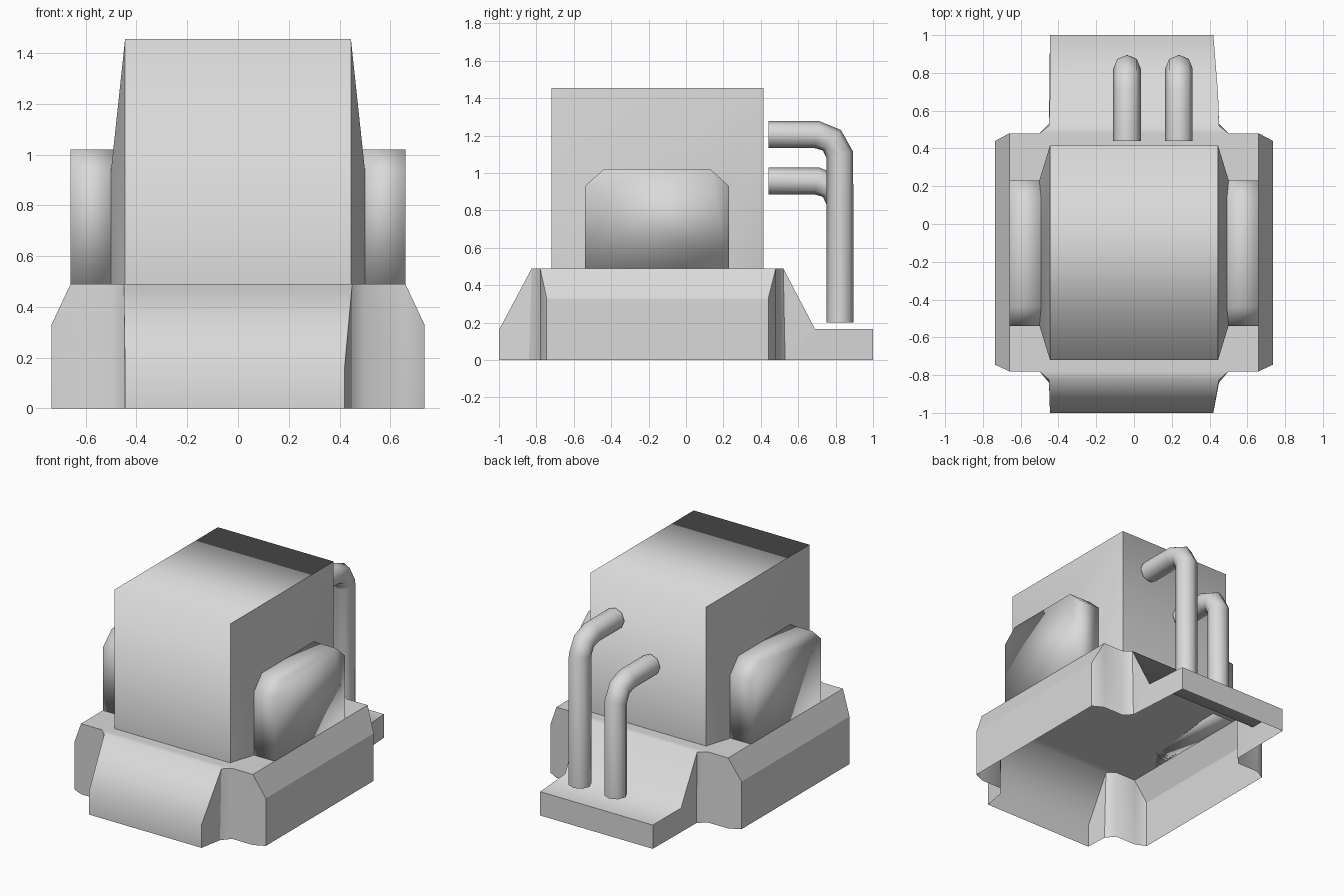
import bpy
import bmesh

cube = bpy.data.objects.get("Cube")
if cube:
    bpy.data.objects.remove(cube, do_unlink=True)

# Single plain grey material
GREY = (0.7, 0.7, 0.7, 1)
grey = bpy.data.materials.new("plain_grey")
grey.use_nodes = True
grey.diffuse_color = GREY
grey.node_tree.nodes["Principled BSDF"].inputs["Base Color"].default_value = GREY


def make_part(name, points, side_faces, cross_faces, smooth_rule):
    """Build a part from named points, mirrored over x, plus faces joining both sides."""
    bm = bmesh.new()
    sides = [{k: bm.verts.new((s * x, y, z)) for k, (x, y, z) in points.items()}
             for s in (1, -1)]
    for side in sides:
        for names in side_faces:
            bm.faces.new([side[n] for n in names.split()])
    for names in cross_faces:
        keys = names.split()
        bm.faces.new([sides[0][n] for n in keys] + [sides[1][n] for n in reversed(keys)])
    bmesh.ops.recalc_face_normals(bm, faces=bm.faces)
    # An open shell must still face outward: its highest flat face looks up
    top = max(bm.faces, key=lambda f: f.calc_center_median().z)
    if top.normal.z < 0:
        bmesh.ops.reverse_faces(bm, faces=bm.faces)
    return finish_mesh(name, bm, smooth_rule)


def finish_mesh(name, bm, smooth_rule):
    bm.normal_update()
    for f in bm.faces:
        f.smooth = True
    for e in bm.edges:
        if len(e.link_faces) == 2:
            e.smooth = smooth_rule(*[f.normal for f in e.link_faces])
    mesh = bpy.data.meshes.new(name)
    bm.to_mesh(mesh)
    bm.free()
    mesh.materials.append(grey)
    obj = bpy.data.objects.new(name, mesh)
    bpy.context.collection.objects.link(obj)
    return obj


# Hollow base skirt with sloped front apron, side bodies and a rear ledge
DECK, LEDGE, RIM = 0.49, 0.165, 0.33
base_points = {
    "apron_mid": (0.445, -1, 0.16), "apron_low": (0.445, -1, 0),
    "a": (0.45, -0.825, DECK), "a_low": (0.45, -0.84, 0),
    "b": (0.5, -0.78, DECK), "b_low": (0.5, -0.78, 0),
    "c": (0.66, -0.78, DECK), "c_low": (0.66, -0.78, 0),
    "d": (0.735, -0.745, RIM), "d_low": (0.735, -0.745, 0),
    "e": (0.735, 0.44, RIM), "e_low": (0.735, 0.44, 0),
    "f": (0.66, 0.48, DECK), "f_low": (0.66, 0.48, 0),
    "g": (0.5, 0.48, DECK), "g_low": (0.5, 0.48, 0),
    "h": (0.45, 0.52, DECK), "h_low": (0.45, 0.53, 0),
    "ledge_in": (0.445, 0.69, LEDGE), "ledge_out": (0.445, 1, LEDGE),
    "ledge_low": (0.445, 1, 0),
}
ring = "abcdefgh"
walls = [f"{p} {q} {q}_low {p}_low" for p, q in zip(ring, ring[1:])]
walls += ["c d e f", "a apron_mid apron_low a_low", "h ledge_in h_low",
          "ledge_in ledge_out ledge_low h_low"]
spans = ["a b c f g h", "a apron_mid", "apron_mid apron_low",
         "h ledge_in", "ledge_in ledge_out", "ledge_out ledge_low"]


def base_rule(m, n):
    return m.dot(n) > 0.42 and max(abs(m.x), abs(n.x)) < 0.8


base = make_part("base_skirt", base_points, walls, spans, base_rule)
# The +x corners of apron and ledge are drawn in slightly
for v in base.data.vertices:
    if v.co.x > 0 and abs(v.co.y) > 0.95:
        v.co.x = 0.42

# Tower with straight front and back and bulged side panels
TOP, SHOULDER = 1.455, 0.94
tower_points = {
    "front": (0.445, -0.72, DECK), "front_top": (0.445, -0.72, TOP),
    "p": (0.5, -0.54, DECK), "p_top": (0.5, -0.54, SHOULDER),
    "q": (0.5, 0.235, DECK), "q_top": (0.5, 0.235, SHOULDER),
    "back": (0.445, 0.415, DECK), "back_top": (0.445, 0.415, TOP),
}
make_part("tower", tower_points,
          ["front p p_top front_top", "p q q_top p_top",
           "q back back_top q_top", "p_top q_top back_top front_top"],
          ["front front_top", "front_top back_top", "back_top back"],
          lambda m, n: max(abs(m.x), abs(n.x)) < 0.05 or min(abs(m.x), abs(n.x)) > 0.9)

# Side boxes with clipped upper corners
box_profile = [(-0.54, DECK), (-0.54, 0.93), (-0.44, 1.02),
               (0.13, 1.02), (0.23, 0.93), (0.23, DECK)]
for side, s in (("left", 1), ("right", -1)):
    bm = bmesh.new()
    face = bm.faces.new([bm.verts.new((s * 0.49, y, z)) for y, z in box_profile])
    out = bmesh.ops.extrude_face_region(bm, geom=[face])
    for v in out["geom"]:
        if isinstance(v, bmesh.types.BMVert):
            v.co.x = s * 0.66
    bmesh.ops.recalc_face_normals(bm, faces=bm.faces)
    finish_mesh(side + "_side_box", bm, lambda m, n: True)


# Bent pipes standing behind the tower
def make_pipe(name, x, height):
    path = [(0.44, height), (0.7, height), (0.78, height - 0.03),
            (0.823, height - 0.11), (0.823, 0.2)]
    curve = bpy.data.curves.new(name, "CURVE")
    curve.dimensions = "3D"
    curve.bevel_depth = 0.073
    curve.bevel_resolution = 2
    curve.use_fill_caps = True
    spline = curve.splines.new("POLY")
    spline.points.add(len(path) - 1)
    for point, (y, z) in zip(spline.points, path):
        point.co = (x, y, z, 1)
    curve.materials.append(grey)
    obj = bpy.data.objects.new(name, curve)
    bpy.context.collection.objects.link(obj)
    bpy.ops.object.select_all(action="DESELECT")
    obj.select_set(True)
    bpy.context.view_layer.objects.active = obj
    bpy.ops.object.convert(target="MESH")
    bpy.ops.object.shade_smooth_by_angle(angle=0.9)


make_pipe("tall_pipe", 0.238, 1.205)
make_pipe("short_pipe", -0.037, 0.957)
